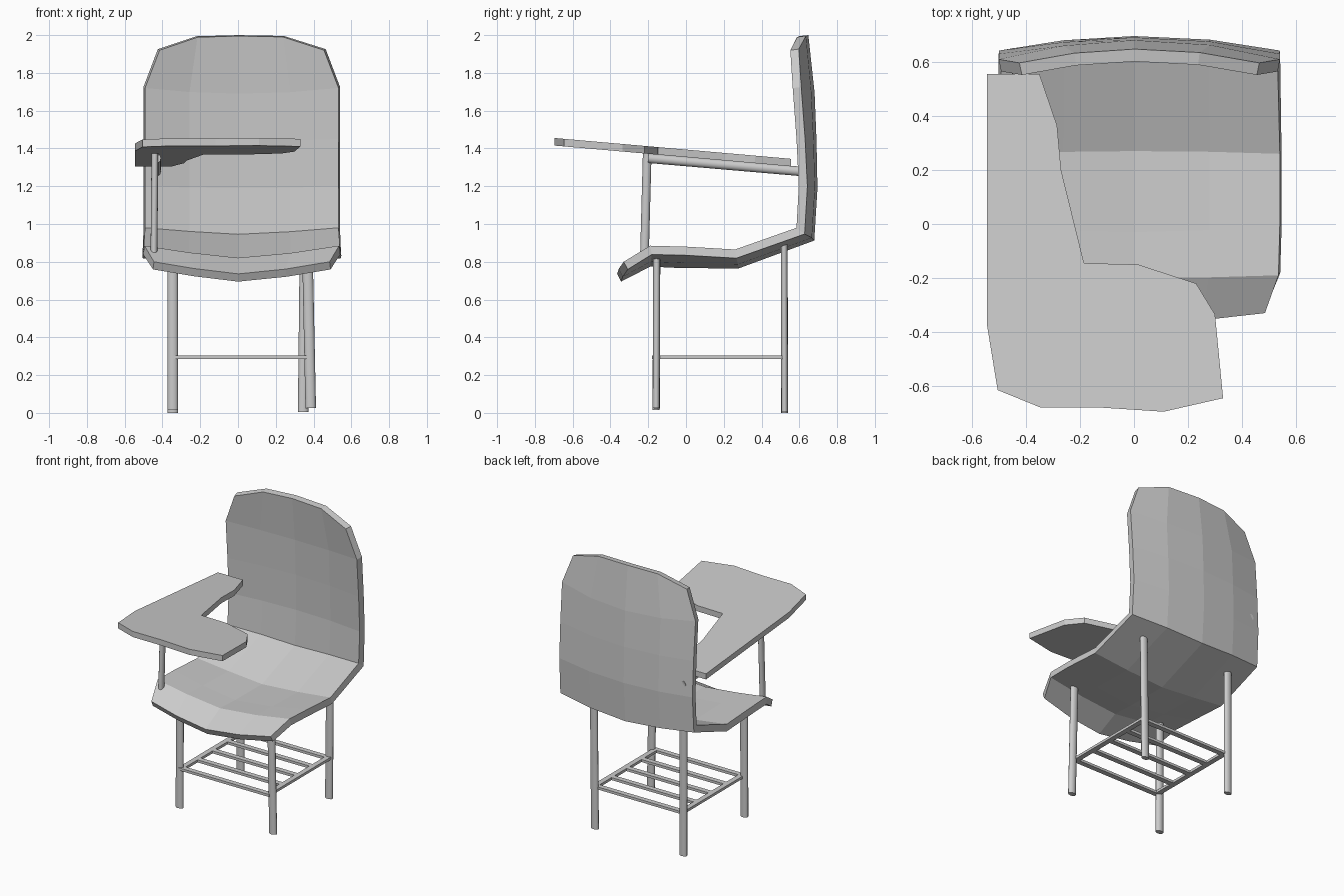
import bpy, bmesh
from mathutils import Vector, Matrix

if "Cube" in bpy.data.objects:
    bpy.data.objects.remove(bpy.data.objects["Cube"])


def mesh_object(name, bm):
    bmesh.ops.recalc_face_normals(bm, faces=bm.faces[:]) if name != "seat_shell" else None
    me = bpy.data.meshes.new(name)
    bm.to_mesh(me)
    bm.free()
    ob = bpy.data.objects.new(name, me)
    bpy.context.collection.objects.link(ob)
    return ob


def tube(name, a, b, rx, ry, sides=12):
    """Oval tube with flat caps between two points."""
    a, b = Vector(a), Vector(b)
    bm = bmesh.new()
    bmesh.ops.create_cone(bm, cap_ends=True, segments=sides, radius1=1, radius2=1,
                          depth=(b - a).length)
    bmesh.ops.scale(bm, vec=(rx, ry, 1), verts=bm.verts)
    turn = Vector((0, 0, 1)).rotation_difference(b - a).to_matrix().to_4x4()
    bmesh.ops.transform(bm, matrix=Matrix.Translation((a + b) / 2) @ turn, verts=bm.verts)
    for f in bm.faces:
        f.smooth = len(f.verts) == 4
    return mesh_object(name, bm)


def box(name, center, size):
    bm = bmesh.new()
    bmesh.ops.create_cube(bm, size=1)
    bmesh.ops.scale(bm, vec=size, verts=bm.verts)
    bmesh.ops.translate(bm, vec=center, verts=bm.verts)
    return mesh_object(name, bm)


# Seat and backrest: one bowed sheet, front lip to top edge
# (half width, side y, side z, centre y, centre z, power of the bow in z)
rows = [
    (0.465, -0.33, 0.80, -0.365, 0.735, 1.3),
    (0.515, -0.19, 0.885, -0.20, 0.82, 1.3),
    (0.52, 0.00, 0.88, -0.03, 0.812, 1.3),
    (0.52, 0.26, 0.865, 0.27, 0.81, 1.3),
    (0.512, 0.585, 0.98, 0.635, 0.945, 1.3),
    (0.512, 0.597, 1.20, 0.65, 1.19, 2),
    (0.512, 0.585, 1.45, 0.645, 1.44, 2),
    (0.512, 0.565, 1.72, 0.635, 1.69, 2),
    (0.435, 0.552, 1.92, 0.602, 1.995, 4),
]
bm = bmesh.new()
grid = []
for hw, ys, zs, yc, zc, p in rows:
    line = []
    for t in (-1, -0.54, -0.04, 0.5, 1):
        line.append(bm.verts.new((0.02 + hw * t, yc + (ys - yc) * t * t,
                                  zc + (zs - zc) * abs(t) ** p)))
    grid.append(line)
for lo, hi in zip(grid, grid[1:]):
    for i in range(4):
        bm.faces.new((lo[i], lo[i + 1], hi[i + 1], hi[i]))
shell = mesh_object("seat_shell", bm)
solid = shell.modifiers.new("thickness", 'SOLIDIFY')
solid.thickness = 0.046
solid.offset = -1
solid.use_even_offset = True

# Writing tablet: outline extruded down and tilted toward the back
outline = [(-0.545, 0.555), (-0.545, -0.37), (-0.505, -0.615), (-0.345, -0.68),
           (-0.12, -0.68), (0.11, -0.695), (0.33, -0.645), (0.30, -0.335),
           (0.23, -0.22), (0.015, -0.15), (-0.185, -0.145), (-0.27, 0.20),
           (-0.285, 0.365), (-0.35, 0.555)]
bm = bmesh.new()
face = bm.faces.new([bm.verts.new((x, y, 1.394 - 0.088 * y)) for x, y in outline])
ext = bmesh.ops.extrude_face_region(bm, geom=[face])
bmesh.ops.translate(bm, vec=(0, 0, -0.04),
                    verts=[v for v in ext["geom"] if isinstance(v, bmesh.types.BMVert)])
mesh_object("writing_tablet", bm)

# Tablet supports
tube("tablet_post", (-0.445, -0.22, 0.83), (-0.44, -0.205, 1.385), 0.018, 0.023)
tube("tablet_arm", (-0.43, -0.20, 1.348), (-0.43, 0.65, 1.275), 0.022, 0.025)

# Legs
tube("front_leg_left", (-0.345, -0.158, 0.015), (-0.345, -0.155, 0.82), 0.028, 0.019)
tube("front_leg_right", (0.385, -0.158, 0.025), (0.368, -0.155, 0.82), 0.028, 0.019)
tube("back_leg_left", (-0.345, 0.522, 0.0), (-0.345, 0.52, 0.92), 0.028, 0.018)
tube("back_leg_right", (0.345, 0.522, 0.005), (0.355, 0.52, 0.92), 0.028, 0.018)

# Book rack: two side rails and five cross bars
for side, x in (("left", -0.325), ("right", 0.35)):
    box("rack_rail_" + side, (x, 0.172, 0.294), (0.036, 0.705, 0.018))
for i in range(5):
    box("rack_bar_%d" % (i + 1), (0.0125, -0.162 + i * 0.167, 0.294), (0.675, 0.036, 0.018))
